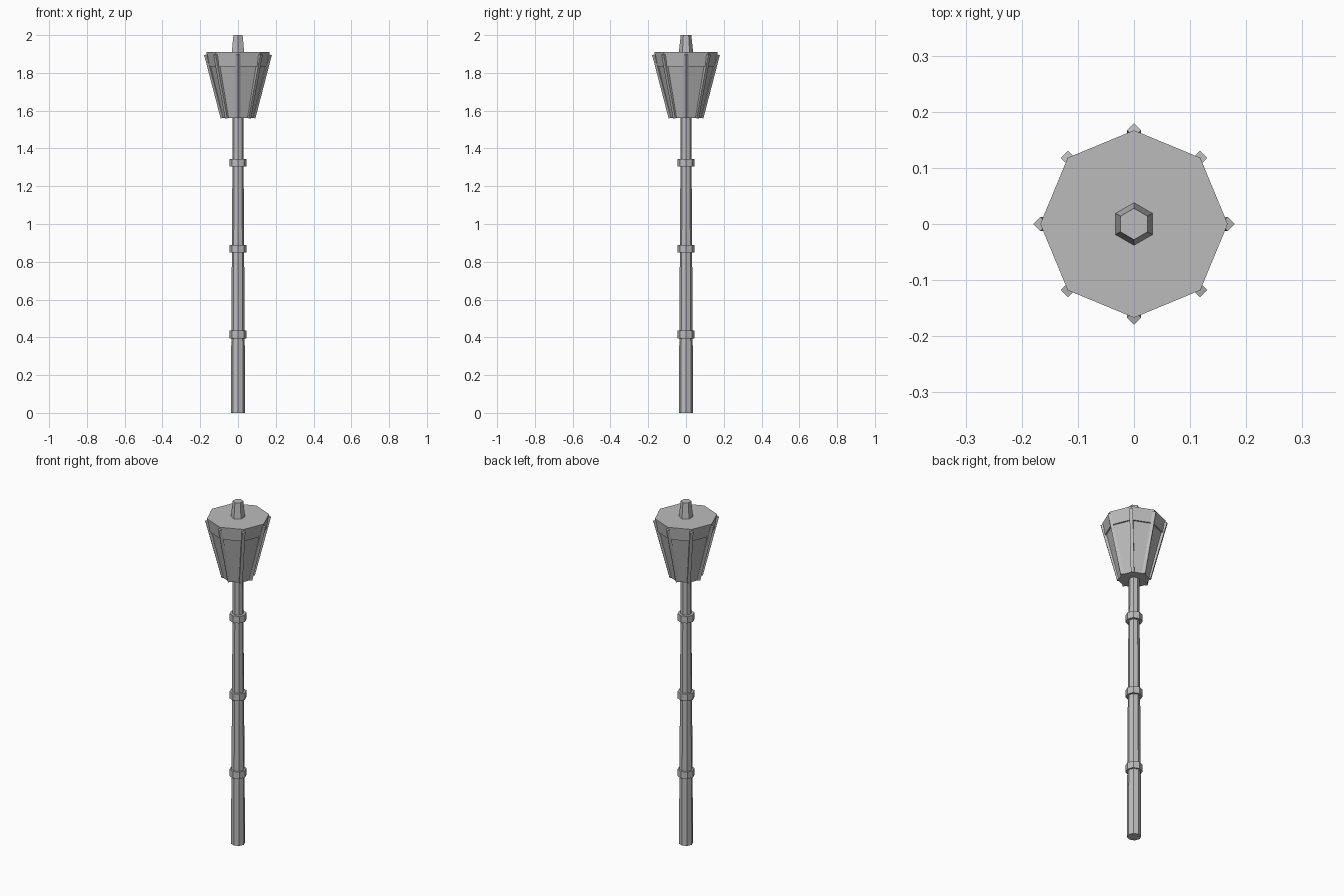
import bpy
import math
from mathutils import Vector

cube = bpy.data.objects.get("Cube")
if cube:
    bpy.data.objects.remove(cube, do_unlink=True)

GREY = (0.5, 0.5, 0.5, 1)
metal = bpy.data.materials.new("plain grey")
metal.use_nodes = True
metal.diffuse_color = GREY
metal.node_tree.nodes["Principled BSDF"].inputs["Base Color"].default_value = GREY


def taper(name, sides, r_low, r_high, z_low, z_high):
    """Upright faceted frustum with one corner on +y."""
    bpy.ops.mesh.primitive_cone_add(vertices=sides, radius1=r_low, radius2=r_high,
                                    depth=z_high - z_low,
                                    location=(0, 0, (z_low + z_high) / 2))
    part = bpy.context.object
    part.name = name
    part.data.materials.append(metal)
    return part


# Pole and its collars
taper("pole", 8, 0.038, 0.028, 0, 1.57)
for i in range(3):
    z = 0.415 + 0.455 * i
    taper(f"collar_{i + 1}", 8, 0.045, 0.045, z - 0.02, z + 0.02)

# Lantern head: panes, cap band and finial
taper("lantern_panes", 8, 0.083, 0.149, 1.56, 1.84)
taper("lantern_cap", 8, 0.156, 0.167, 1.835, 1.91)
taper("finial", 6, 0.038, 0.028, 1.91, 2)

# Square ribs leaning out along the lantern corners
for i in range(8):
    a = i * math.pi / 4
    out = Vector((math.cos(a), math.sin(a), 0))
    low = out * 0.08 + Vector((0, 0, 1.562))
    high = out * 0.167 + Vector((0, 0, 1.897))
    span = high - low
    rib = taper(f"lantern_rib_{i + 1}", 4, 0.0125, 0.0125, 0, span.length)
    rib.location = (low + high) / 2
    rib.rotation_mode = "QUATERNION"
    rib.rotation_quaternion = Vector((0, 0, 1)).rotation_difference(span)
